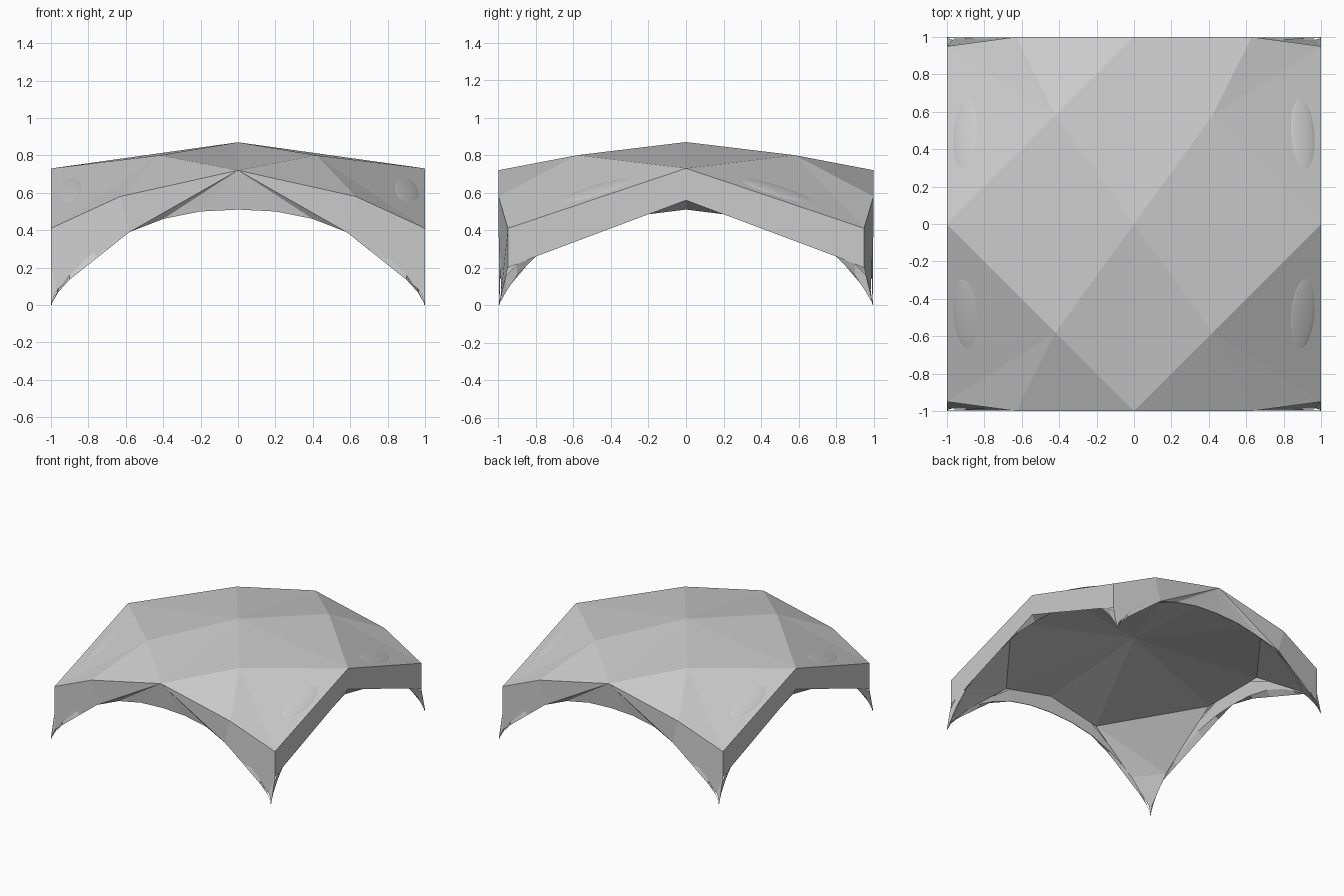
import bpy
from mathutils import Vector

if "Cube" in bpy.data.objects:
    bpy.data.objects.remove(bpy.data.objects["Cube"])


def part(name, faces):
    """Mesh from lists of corner points, mirrored into all four quarters."""
    verts, idx, polys = [], {}, []
    for f in faces:
        poly = []
        for p in f:
            if p not in idx:
                idx[p] = len(verts)
                verts.append(p)
            poly.append(idx[p])
        polys.append(poly)
    me = bpy.data.meshes.new(name)
    me.from_pydata(verts, [], polys)
    ob = bpy.data.objects.new(name, me)
    bpy.context.collection.objects.link(ob)
    m = ob.modifiers.new("mirror", 'MIRROR')
    m.use_axis = (True, True, False)
    m.merge_threshold = 0.0005
    return ob


def strip(a, b):
    return [[a[i], a[i + 1], b[i + 1], b[i]] for i in range(len(a) - 1)]


def lerp(points, t):
    """Height of a polyline of (distance, height) at t."""
    for (a, h), (b, k) in zip(points, points[1:]):
        if t <= b:
            return h + (k - h) * (t - a) / (b - a)
    return points[-1][1]


# key points of one quarter
top = (0, 0, .87)
knee = (.42, .58, .80)
back = (0, 1, .72)
side = (1, 0, .73)
brow = (.63, 1, .58)
corner = (1, .95, .41)
hip = (.58, 1, .39)
low = (1, .95, .20)
heel = (.97, .985, .08)
tip = (1, .995, 0)

# faceted roof
part("roof", [
    [top, knee, back], [top, side, knee],
    [knee, brow, back], [knee, side, corner], [knee, corner, brow]])

# arch profile as (distance from centre, height)
arch = [(0, .51), (.2, .50), (.4, .46), (.58, .39), (.7, .325),
        (.8, .26), (.9, .16), (.96, .07), (1, 0)]

# front and back outer panels, slightly recessed at the arch, with leg facets
low_arch = [(t, .975, h) for t, h in arch[:3]] + [hip]
part("arched_panel", [[back, p, q] for p, q in zip(low_arch, low_arch[1:])]
     + [[back, hip, brow],
        [brow, hip, heel, low, corner],
        [low, heel, tip]])

# side outer panels with a straight gable-shaped lower edge
part("side_panel", [[side, (1, 0, .56), (1, .8, .26), low, corner]])

# inner skins hanging from the ceiling rim to the arch
front_rim = [(0, .65), (.44, .555), (.8, .25), (1, 0)]
side_rim = [(0, .62), (.28, .62), (.8, .27), (1, 0)]
gable = [(0, .56), (.8, .26), (.95, .20), (1, 0)]
skirt = [(0, .51), (.58, .39), (.97, .08), (1, 0)]


def inset(t):
    return .97 + .025 * max(0, (t - .5) / .5)


f_in = [(t, inset(t), h) for t, h in arch]
f_up = [(t, inset(t), max(lerp(front_rim, t), h + .001)) for t, h in arch]
f_out = [(t, .975 if t < .5 else .997, h if t < .6 else lerp(skirt, t))
         for t, h in arch]
s_in = [(inset(t), t, h) for t, h in arch]
s_up = [(inset(t), t, max(lerp(side_rim, t), h + .001)) for t, h in arch]
s_out = [(1, t, lerp(gable, t)) for t, h in arch]
part("front_inner_skin", strip(f_in, f_up) + strip(f_in, f_out))
part("side_inner_skin", strip(s_in, s_up) + strip(s_in, s_out))

# ceiling and slanted backs of the legs
c = (0, 0, .73)
r1, r2, r3, r4 = (0, .97, .65), (.44, .97, .555), (.97, .28, .62), (.97, 0, .62)
part("ceiling", [[c, r2, r1], [c, r3, r2], [c, r4, r3]])
f_mid, s_mid, end = (.8, .985, .25), (.985, .8, .27), (.99, .985, .05)
part("leg_back", [[r2, r3, s_mid], [r2, s_mid, f_mid], [f_mid, s_mid, end]])

# very shallow bulges near the roof sides
for sx in (-1, 1):
    for sy in (-1, 1):
        n = Vector((sx * .457, sy * .337, 1)).normalized()
        bpy.ops.mesh.primitive_uv_sphere_add(
            segments=24, ring_count=12, location=(sx * .90, sy * .48, .608))
        ob = bpy.context.object
        ob.name = "roof_bulge"
        ob.scale = (.075, .215, .013)
        ob.rotation_mode = 'QUATERNION'
        ob.rotation_quaternion = Vector((0, 0, 1)).rotation_difference(n)
        bpy.ops.object.shade_smooth_by_angle()
